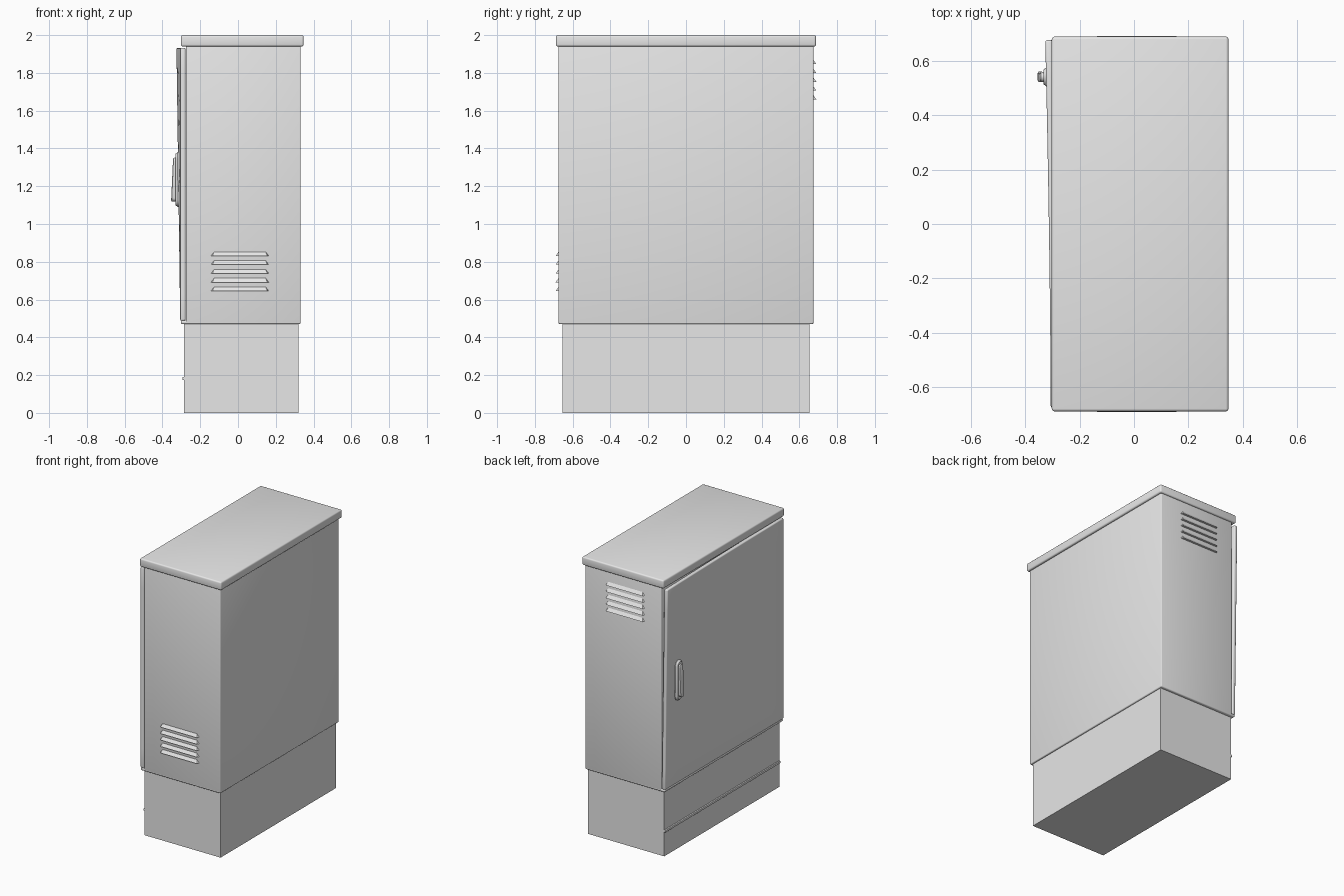
import bpy, bmesh, math
from mathutils import Vector

if "Cube" in bpy.data.objects:
    bpy.data.objects.remove(bpy.data.objects["Cube"], do_unlink=True)

grey = bpy.data.materials.new("cabinet grey")
grey.use_nodes = True
grey.diffuse_color = (0.8, 0.8, 0.8, 1)
grey.node_tree.nodes["Principled BSDF"].inputs["Base Color"].default_value = (0.8, 0.8, 0.8, 1)


def finish(name, bm):
    bmesh.ops.recalc_face_normals(bm, faces=bm.faces)
    mesh = bpy.data.meshes.new(name)
    bm.to_mesh(mesh)
    bm.free()
    mesh.materials.append(grey)
    obj = bpy.data.objects.new(name, mesh)
    bpy.context.collection.objects.link(obj)
    bpy.ops.object.select_all(action="DESELECT")
    obj.select_set(True)
    bpy.context.view_layer.objects.active = obj
    bpy.ops.object.shade_smooth_by_angle(angle=math.radians(35))
    return obj


def box_mesh(lo, hi, bevel=0.0, segments=3):
    bm = bmesh.new()
    bmesh.ops.create_cube(bm, size=1)
    lo, hi = Vector(lo), Vector(hi)
    for v in bm.verts:
        v.co = (lo + hi) / 2 + v.co * (hi - lo)
    if bevel:
        bmesh.ops.bevel(bm, geom=bm.edges[:], offset=bevel, segments=segments,
                        profile=0.5, affect="EDGES")
    return bm


def box(name, lo, hi, bevel=0.0):
    return finish(name, box_mesh(lo, hi, bevel))


# Plinth with its seam strip on the door side
box("plinth", (-0.285, -0.655, 0), (0.32, 0.655, 0.48))
box("plinth_strip", (-0.295, -0.655, 0.173), (-0.28, 0.655, 0.19), 0.003)

# Cabinet body, sill and lid
box("body", (-0.275, -0.675, 0.475), (0.332, 0.675, 1.95), 0.006)
box("sill", (-0.302, -0.675, 0.47), (0.332, 0.675, 0.49), 0.008)
box("lid", (-0.302, -0.688, 1.94), (0.347, 0.688, 2.0), 0.01)

# Door: a panel whose free upper corner is sprung slightly outward
DOOR_Y, DOOR_LOW, DOOR_HIGH = 0.675, 0.488, 1.933


def spring(y, z):
    across = (y + DOOR_Y) / (2 * DOOR_Y)
    up = (z - DOOR_LOW) / (DOOR_HIGH - DOOR_LOW)
    return -0.02 * max(across, 0) ** 1.6 * max(up, 0)


door = box_mesh((-0.306, -DOOR_Y, DOOR_LOW), (-0.278, DOOR_Y, DOOR_HIGH), 0.008)
for axis, low, high in ((1, -DOOR_Y, DOOR_Y), (2, DOOR_LOW, DOOR_HIGH)):
    for i in range(1, 10):
        point, normal = Vector(), Vector()
        point[axis] = low + (high - low) * i / 10
        normal[axis] = 1
        bmesh.ops.bisect_plane(door, geom=door.verts[:] + door.edges[:] + door.faces[:],
                               plane_co=point, plane_no=normal)
for v in door.verts:
    v.co.x += spring(v.co.y, v.co.z)
finish("door", door)


# Louvres: sloped hoods with slanted ends and flat undersides
def louvres(name, side, lowest):
    bm = bmesh.new()
    wall, out = side * 0.672, side * 0.69
    for i in range(5):
        z = lowest + i * 0.0465
        left = [(-0.145, wall, z), (-0.135, out, z), (-0.125, wall, z + 0.026)]
        a = [bm.verts.new(p) for p in left]
        b = [bm.verts.new((0.02 - x, y, h)) for x, y, h in left]
        bm.faces.new(a)
        bm.faces.new(b[::-1])
        for j in range(3):
            k = (j + 1) % 3
            bm.faces.new((a[j], b[j], b[k], a[k]))
    finish(name, bm)


louvres("front_louvres", -1, 0.645)
louvres("back_louvres", 1, 1.66)


# Handle parts: rounded oblongs lofted outward from the door
def oblong(name, rings, y=0.54, steps=8):
    bm = bmesh.new()
    loops = []
    for radius, low, high, x_low, x_high in rings:
        loop = []
        for end, start in ((high, 0), (low, math.pi)):
            for i in range(steps + 1):
                t = start + math.pi * i / steps
                middle = end - radius if end == high else end + radius
                z = middle + radius * math.sin(t)
                x = x_low + (x_high - x_low) * (z - low) / (high - low)
                loop.append(bm.verts.new((x, y + radius * math.cos(t), z)))
        loops.append(loop)
    for a, b in zip(loops, loops[1:]):
        for i in range(len(a)):
            k = (i + 1) % len(a)
            bm.faces.new((a[i], a[k], b[k], b[i]))
    bm.faces.new(loops[0])
    bm.faces.new(loops[-1][::-1])
    finish(name, bm)


oblong("handle_plate", [(0.037, 1.09, 1.38, -0.305, -0.31),
                        (0.037, 1.09, 1.38, -0.318, -0.32),
                        (0.027, 1.10, 1.37, -0.332, -0.332)])
oblong("handle_lever", [(0.016, 1.12, 1.355, -0.325, -0.325),
                        (0.019, 1.12, 1.35, -0.346, -0.337),
                        (0.019, 1.12, 1.35, -0.351, -0.341),
                        (0.014, 1.125, 1.345, -0.354, -0.344)])
